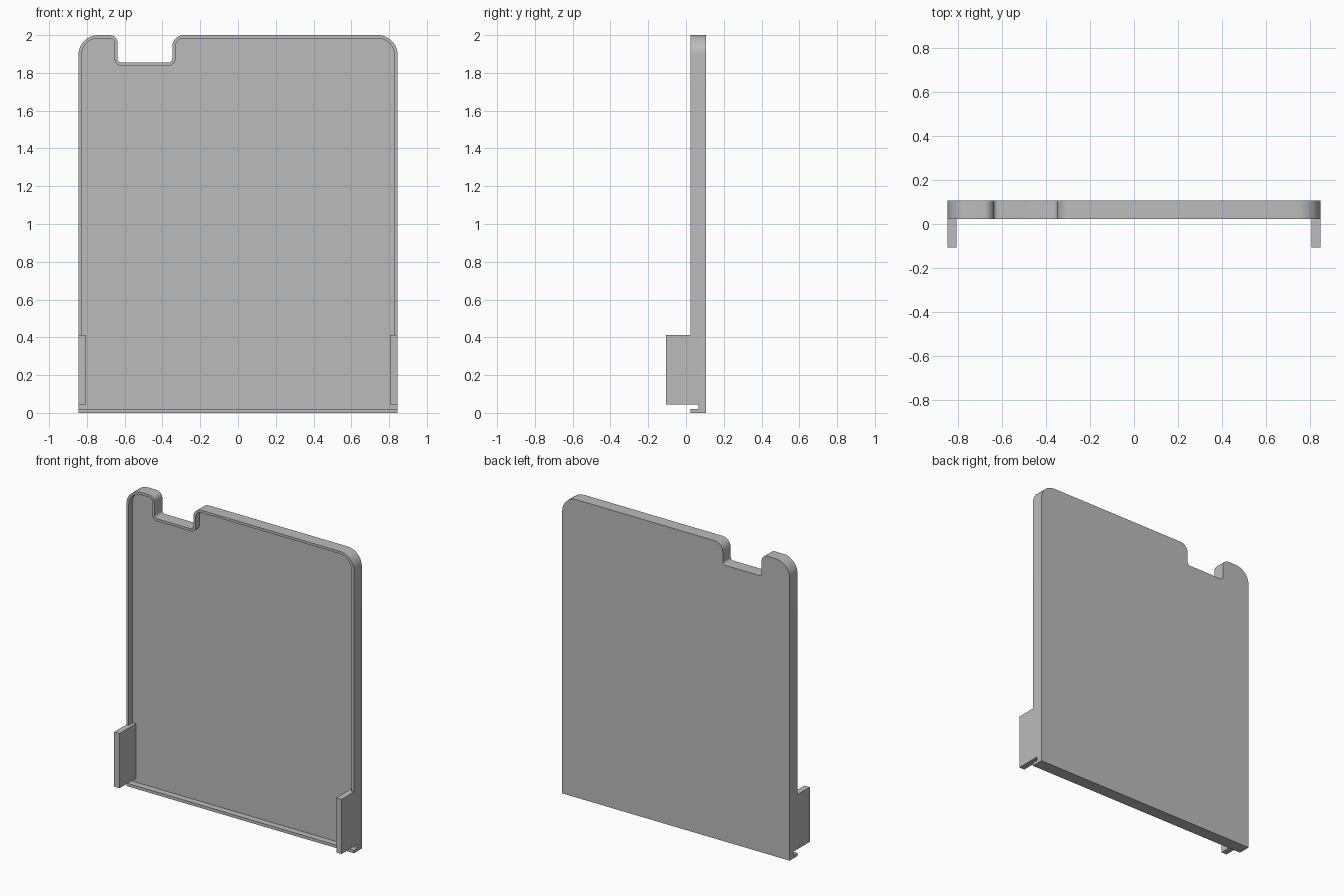
import bpy
import bmesh
import math
from mathutils import Vector

if "Cube" in bpy.data.objects:
    bpy.data.objects.remove(bpy.data.objects["Cube"], do_unlink=True)

W = 0.845                                    # half width
TOP = 2.0
FRONT, FLOOR, BACK = 0.023, 0.065, 0.107     # depths of rim, recess and rear face
TAB_FRONT, TAB_LOW, TAB_HIGH = -0.107, 0.045, 0.412
RIM, LIP, TAB = 0.017, 0.02, 0.04            # thicknesses
STEPS = 10

grey = bpy.data.materials.new("light_grey")
grey.use_nodes = True
grey.diffuse_color = (0.5, 0.5, 0.5, 1)
grey.node_tree.nodes["Principled BSDF"].inputs["Base Color"].default_value = (0.5, 0.5, 0.5, 1)


def finish(name, bm):
    bmesh.ops.recalc_face_normals(bm, faces=bm.faces)
    mesh = bpy.data.meshes.new(name)
    bm.to_mesh(mesh)
    bm.free()
    mesh.materials.append(grey)
    obj = bpy.data.objects.new(name, mesh)
    bpy.context.collection.objects.link(obj)
    bpy.ops.object.select_all(action='DESELECT')
    obj.select_set(True)
    bpy.context.view_layer.objects.active = obj
    bpy.ops.object.shade_smooth_by_angle(angle=math.radians(30))
    return obj


def box(name, low, high):
    bm = bmesh.new()
    bmesh.ops.create_cube(bm, size=1)
    for v in bm.verts:
        v.co = [(a + b) / 2 + c * (b - a) for a, b, c in zip(low, high, v.co)]
    return finish(name, bm)


def outline(base, inset=0.0):
    """Rounded contour from the lower right round to the lower left, as (x, z)."""
    corners = [(W, TOP, 0.105), (-0.348, TOP, 0.06), (-0.348, 1.855, 0.02),
               (-0.637, 1.855, 0.02), (-0.637, TOP, 0.042), (-W, TOP, 0.105)]
    path = [Vector((W, base))] + [Vector(c[:2]) for c in corners] + [Vector((-W, base))]
    points = [Vector((W - inset, base))]
    for i, (x, z, radius) in enumerate(corners, 1):
        d1 = (path[i] - path[i - 1]).normalized()
        d2 = (path[i + 1] - path[i]).normalized()
        turn = d1.x * d2.y - d1.y * d2.x
        normals = Vector((-d1.y, d1.x)) + Vector((-d2.y, d2.x))
        corner = path[i] + inset * normals
        r = radius - inset * turn
        centre = corner + r * (d2 - d1)
        for k in range(STEPS + 1):
            a = math.pi / 2 * k / STEPS
            points.append(centre + r * (d1 * math.sin(a) - d2 * math.cos(a)))
    points.append(Vector((-W + inset, base)))
    return points


# Solid rear sheet with the notched top edge
bm = bmesh.new()
face = bm.faces.new([bm.verts.new((p.x, BACK, p.y)) for p in outline(0.0)])
sweep = bmesh.ops.extrude_face_region(bm, geom=[face], use_keep_orig=True)
for v in sweep["geom"]:
    if isinstance(v, bmesh.types.BMVert):
        v.co.y = FLOOR
finish("back_panel", bm)

# Thin raised rim following the sides, rounded corners and notch
bm = bmesh.new()
rings = []
for outer, inner in zip(outline(TAB_HIGH), outline(TAB_HIGH, RIM)):
    section = [(outer, FLOOR), (outer, FRONT), (inner, FRONT), (inner, FLOOR)]
    rings.append([bm.verts.new((p.x, y, p.y)) for p, y in section])
for a, b in zip(rings, rings[1:]):
    for j in range(4):
        k = (j + 1) % 4
        bm.faces.new((a[j], a[k], b[k], b[j]))
bm.faces.new(rings[0])
bm.faces.new(rings[-1])
finish("raised_rim", bm)

# Bottom lip, separated from the tabs by a small open slot
box("bottom_lip", (-W, FRONT, 0), (W, FLOOR, LIP))

# Forward-reaching side tabs
for name, x0, x1 in (("left_tab", W - TAB, W), ("right_tab", -W, TAB - W)):
    box(name, (x0, TAB_FRONT, TAB_LOW), (x1, FLOOR, TAB_HIGH))
